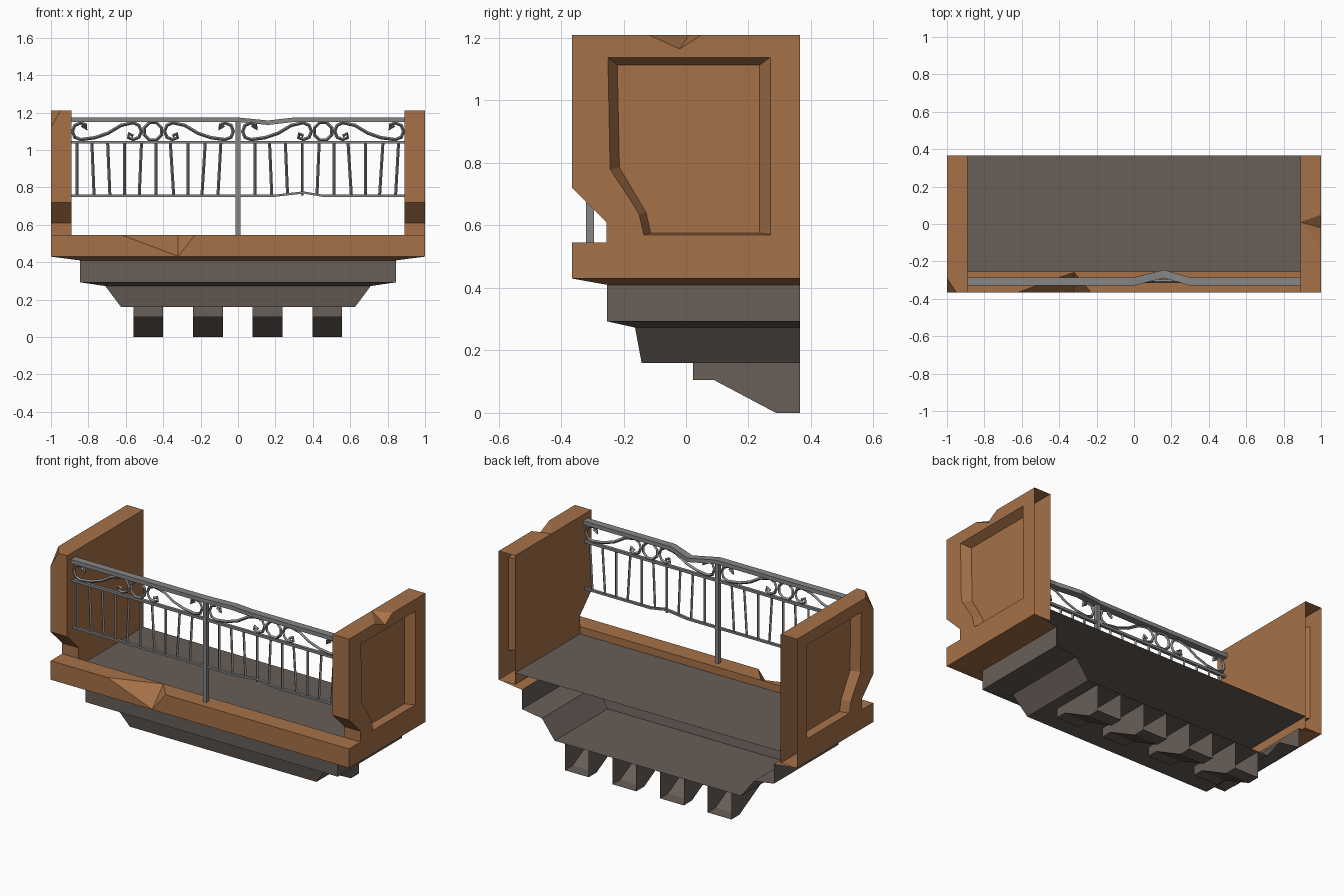
import bpy, bmesh
from math import sin, cos, pi
from mathutils import Vector

if "Cube" in bpy.data.objects:
    bpy.data.objects.remove(bpy.data.objects["Cube"])

BACK = 0.365
FRONT = -0.365
RAIL_Y = -0.307


def material(name, rgb):
    m = bpy.data.materials.new(name)
    m.diffuse_color = (*rgb, 1)
    m.use_nodes = True
    m.node_tree.nodes["Principled BSDF"].inputs["Base Color"].default_value = m.diffuse_color
    return m


CLAY = material("clay", (0.38, 0.165, 0.065))
STONE = material("stone", (0.138, 0.112, 0.097))
IRON = material("iron", (0.24, 0.24, 0.24))


def mesh_object(name, verts, faces, mat, recalc=True):
    bm = bmesh.new()
    vs = [bm.verts.new(v) for v in verts]
    for f in faces:
        bm.faces.new([vs[i] for i in f])
    if recalc:
        bmesh.ops.recalc_face_normals(bm, faces=bm.faces[:])
    me = bpy.data.meshes.new(name)
    bm.to_mesh(me)
    bm.free()
    me.materials.append(mat)
    ob = bpy.data.objects.new(name, me)
    bpy.context.collection.objects.link(ob)
    return ob


def loft(name, sections, mat):
    """Closed solid through equal-length point loops."""
    n = len(sections[0])
    verts = [p for s in sections for p in s]
    faces = [list(range(n)), list(range(len(verts) - n, len(verts)))]
    for k in range(len(sections) - 1):
        for i in range(n):
            j = (i + 1) % n
            faces.append((k * n + i, k * n + j, k * n + n + j, k * n + n + i))
    return mesh_object(name, verts, faces, mat)


def prism(name, profile, x0, x1, mat):
    return loft(name, [[(x, y, z) for y, z in profile] for x in (x0, x1)], mat)


def box(name, x0, x1, y0, y1, z0, z1, mat):
    return prism(name, [(y0, z0), (y1, z0), (y1, z1), (y0, z1)], x0, x1, mat)


def cut(ob, cutter):
    cutter.hide_render = True
    mod = ob.modifiers.new("cut", 'BOOLEAN')
    mod.operation = 'DIFFERENCE'
    mod.solver = 'EXACT'
    mod.object = cutter
    bpy.context.view_layer.objects.active = ob
    bpy.ops.object.modifier_apply(modifier=mod.name)
    bpy.data.objects.remove(cutter)


def chip(ob, a, b, c, low):
    """Knock out the wedge with rim a-b-c and lowest point low."""
    low = Vector(low)
    a, b, c = (low + 1.5 * (Vector(p) - low) for p in (a, b, c))
    tip = low - 0.3 * (b - low)
    cut(ob, mesh_object("chip_cutter", [tip, a, b, c],
                        [(0, 1, 2), (0, 2, 3), (0, 3, 1), (1, 3, 2)], CLAY))


def open_back(ob):
    bm = bmesh.new()
    bm.from_mesh(ob.data)
    gone = [f for f in bm.faces if all(v.co.y > BACK - 0.002 for v in f.verts)]
    bmesh.ops.delete(bm, geom=gone, context='FACES')
    bm.to_mesh(ob.data)
    bm.free()


# side walls with recessed outer panels
wall = [(FRONT, 1.21), (FRONT, 0.72), (-0.255, 0.61), (-0.255, 0.43), (BACK, 0.43), (BACK, 1.21)]
rim = [(-0.25, 1.138), (-0.243, 0.78), (-0.15, 0.635), (-0.135, 0.57), (0.27, 0.57), (0.27, 1.138)]
bed = [(-0.22, 1.113), (-0.213, 0.785), (-0.128, 0.642), (-0.113, 0.576), (0.235, 0.576), (0.235, 1.113)]
over = [(r[0] + 0.4 * (r[0] - b[0]), r[1] + 0.4 * (r[1] - b[1])) for r, b in zip(rim, bed)]
for side, s in (("right", 1), ("left", -1)):
    w = prism(side + "_wall", wall, 0.89 * s, s, CLAY)
    cut(w, loft("panel_cutter", [[(0.95 * s, y, z) for y, z in bed],
                                 [(1.02 * s, y, z) for y, z in over]], CLAY))
    if s > 0:
        # notch in the top edge
        chip(w, (1, -0.12, 1.21), (0.89, 0.01, 1.21), (1, 0.05, 1.21), (1, -0.02, 1.165))
    else:
        # broken front corner
        p, q, r = Vector((-1, FRONT, 1.12)), Vector((-0.95, FRONT, 1.21)), Vector((-1, -0.29, 1.21))
        normal = (q - p).cross(r - p).normalized()
        if normal.dot(Vector((-1, FRONT, 1.21)) - p) < 0:
            normal = -normal
        bm = bmesh.new()
        bm.from_mesh(w.data)
        res = bmesh.ops.bisect_plane(bm, geom=bm.verts[:] + bm.edges[:] + bm.faces[:],
                                     plane_co=p, plane_no=normal, clear_outer=True)
        edges = [e for e in res["geom_cut"] if isinstance(e, bmesh.types.BMEdge)]
        bmesh.ops.holes_fill(bm, edges=edges, sides=0)
        bmesh.ops.recalc_face_normals(bm, faces=bm.faces[:])
        bm.to_mesh(w.data)
        bm.free()
    open_back(w)

# chipped front curb
curb = box("front_curb", -1, 1, FRONT, -0.255, 0.43, 0.545, CLAY)
chip(curb, (-0.62, FRONT, 0.545), (-0.32, -0.258, 0.545), (-0.23, FRONT, 0.545), (-0.32, FRONT, 0.432))

# floor
mesh_object("floor", [(-0.89, -0.255, 0.5), (0.89, -0.255, 0.5), (0.89, BACK, 0.5), (-0.89, BACK, 0.5)],
            [(0, 1, 2, 3)], STONE, recalc=False)


# stepped underside, open towards the building
def tiers(name, rings, mat, cap=False):
    verts, faces = [], []
    for hx, yf, z in rings:
        verts += [(-hx, BACK, z), (-hx, yf, z), (hx, yf, z), (hx, BACK, z)]
    for k in range(0, 4 * len(rings) - 4, 4):
        faces += [(k + i, k + 4 + i, k + 5 + i, k + 1 + i) for i in range(3)]
    if cap:
        faces.append([len(verts) - i for i in (1, 2, 3, 4)])
    mesh_object(name, verts, faces, mat, recalc=False)


tiers("slab_underside", [(1, FRONT, 0.43), (0.845, -0.253, 0.41)], CLAY)
tiers("stepped_base", [(0.845, -0.253, 0.41), (0.845, -0.253, 0.293), (0.71, -0.163, 0.273),
                       (0.625, -0.142, 0.16)], STONE, cap=True)

# support brackets
bracket = [(0.022, 0.16), (0.022, 0.106), (0.088, 0.106), (0.288, 0), (BACK, 0), (BACK, 0.16)]
for i in range(4):
    x = -0.48 + 0.319 * i
    open_back(prism("bracket_%d" % (i + 1), bracket, x - 0.08, x + 0.08, STONE))


# iron railing bars running along x
def rail(name, path, depth, height):
    d, h = depth / 2, height / 2
    loft(name, [[(x, y - d, z - h), (x, y + d, z - h), (x, y + d, z + h), (x, y - d, z + h)]
                for x, y, z in path], IRON)


Y = RAIL_Y
rail("top_rail", [(-0.89, Y, 1.162), (0, Y, 1.162), (0.16, Y + 0.04, 1.146), (0.3, Y, 1.162),
                  (0.89, Y, 1.162)], 0.044, 0.024)
rail("middle_rail", [(-0.89, Y, 1.042), (0.89, Y, 1.042)], 0.018, 0.015)
rail("bottom_rail", [(-0.89, Y, 0.756), (0.2, Y, 0.756), (0.35, Y, 0.773), (0.45, Y, 0.756),
                     (0.89, Y, 0.756)], 0.016, 0.012)
box("centre_post", -0.0125, 0.0125, Y - 0.0125, Y + 0.0125, 0.545, 1.16, IRON)


# thin iron rods as straight-segment bevelled curves
def rods(name, paths, radius, closed=()):
    cu = bpy.data.curves.new(name, 'CURVE')
    cu.dimensions = '3D'
    cu.bevel_depth = radius
    cu.bevel_resolution = 0
    cu.use_fill_caps = True
    for n, path in enumerate(paths):
        sp = cu.splines.new('POLY')
        sp.use_smooth = False
        sp.points.add(len(path) - 1)
        for pt, (x, z) in zip(sp.points, path):
            pt.co = (x, RAIL_Y, z, 1)
        sp.use_cyclic_u = n in closed
    cu.materials.append(IRON)
    bpy.context.collection.objects.link(bpy.data.objects.new(name, cu))


# balusters, some bent out of plumb
lean = [0, 0.012, 0.012, 0, -0.012, 0, 0.018, 0, -0.018, -0.016]
rods("balusters", [[(x0 + 0.0845 * i - dx / 2, 1.042), (x0 + 0.0845 * i + dx / 2, 0.756)]
                   for x0 in (-0.86, 0.09) for i, dx in enumerate(lean)], 0.008)

# scrollwork: an octagonal ring between two mirrored S-scrolls in each half
scroll = [(0.38, 1.132), (0.355, 1.112), (0.36, 1.135), (0.385, 1.145), (0.418, 1.132), (0.43, 1.1),
          (0.418, 1.068), (0.385, 1.056), (0.31, 1.066), (0.24, 1.09), (0.17, 1.132), (0.105, 1.146),
          (0.075, 1.132), (0.062, 1.1), (0.075, 1.068), (0.105, 1.056), (0.132, 1.066),
          (0.128, 1.088), (0.105, 1.075)]
for side, cx in (("left", -0.455), ("right", 0.455)):
    ring = [(cx + 0.05 * cos(pi * (k + 0.5) / 4), 1.1 + 0.05 * sin(pi * (k + 0.5) / 4)) for k in range(8)]
    rods(side + "_scrollwork", [ring] + [[(cx + m * x, z) for x, z in scroll] for m in (1, -1)],
         0.009, closed=(0,))
